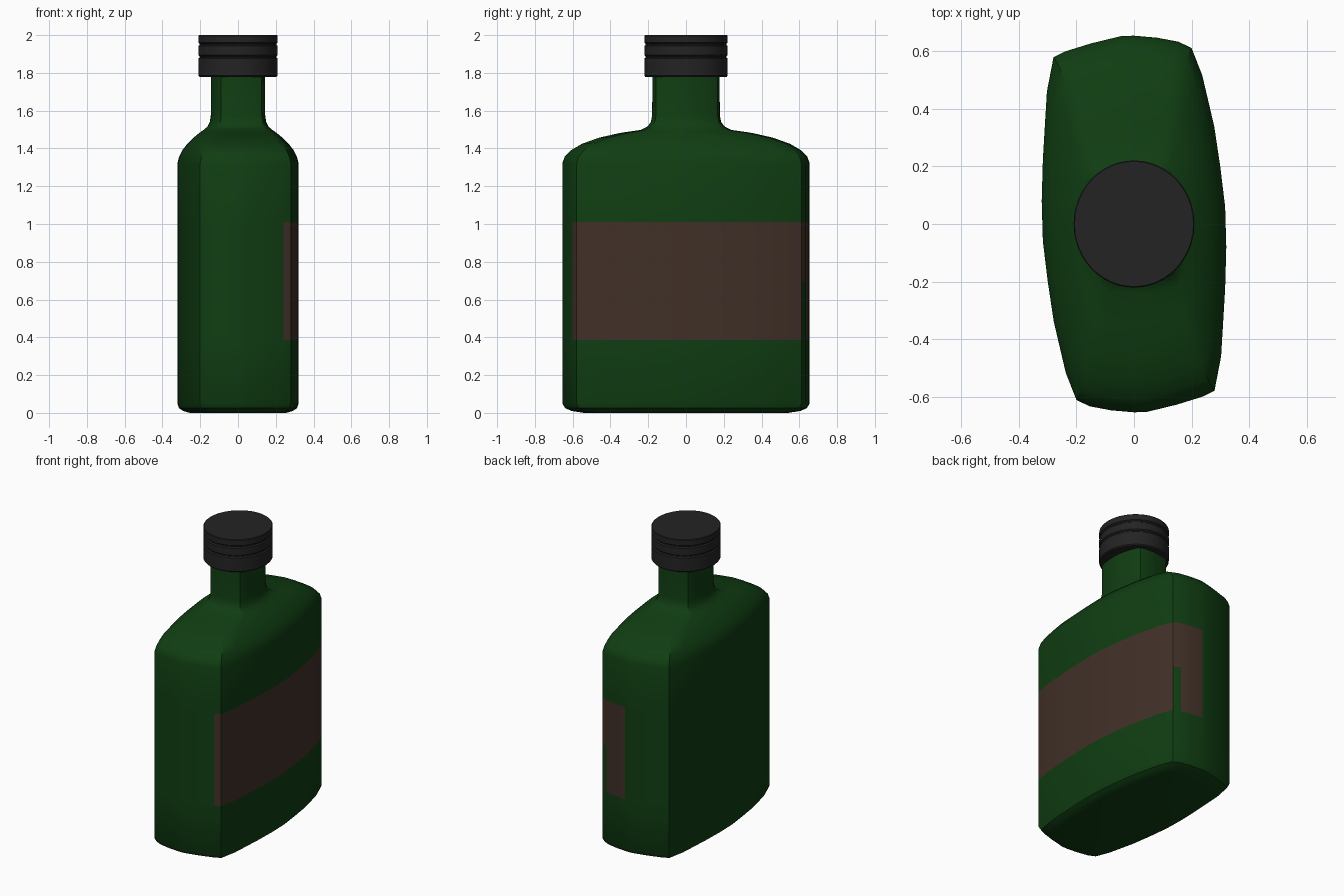
import bpy, bmesh, math

old = bpy.data.objects.get("Cube")
if old:
    bpy.data.objects.remove(old, do_unlink=True)


def material(name, rgb):
    m = bpy.data.materials.new(name)
    m.use_nodes = True
    m.diffuse_color = (*rgb, 1)
    m.node_tree.nodes["Principled BSDF"].inputs["Base Color"].default_value = (*rgb, 1)
    return m


glass = material("dark green glass", (0.005, 0.047, 0.006))
paper = material("brown label", (0.053, 0.030, 0.021))
plastic = material("black cap", (0.017, 0.017, 0.017))


def loft(name, outline, profile, materials, rule=None):
    """Stack copies of an outline, scaled by (x scale, y scale, height)."""
    bm = bmesh.new()
    rings = [[bm.verts.new((x * sx, y * sy, z)) for x, y in outline]
             for sx, sy, z in profile]
    count = len(outline)
    for low, high, level in zip(rings, rings[1:], profile):
        for i in range(count):
            j = (i + 1) % count
            face = bm.faces.new((low[i], low[j], high[j], high[i]))
            if rule:
                face.material_index = rule(i, level[2])
    bm.faces.new(rings[0])
    bm.faces.new(rings[-1])
    bmesh.ops.recalc_face_normals(bm, faces=bm.faces)
    mesh = bpy.data.meshes.new(name)
    bm.to_mesh(mesh)
    bm.free()
    for m in materials:
        mesh.materials.append(m)
    obj = bpy.data.objects.new(name, mesh)
    bpy.context.collection.objects.link(obj)
    bpy.ops.object.select_all(action="DESELECT")
    obj.select_set(True)
    bpy.context.view_layer.objects.active = obj
    bpy.ops.object.shade_smooth_by_angle(angle=math.radians(32))
    return obj


# Bottle outline: back and one side, repeated by a half turn
half = [(-.28, .58), (-.24, .60), (-.15, .628), (-.043, .654), (0, .655),
        (.08, .648), (.155, .634), (.20, .612), (.237, .519), (.279, .34),
        (.30, .20), (.317, .06), (.321, -.08), (.317, -.225), (.303, -.46)]
outline = half + [(-x, -y) for x, y in half]

# Label height range and the top of the small gap in it
LABEL_LOW, GAP_TOP, LABEL_HIGH = .385, .695, 1.01

# Base, straight walls, shoulder, flare and neck: half width, half depth, height
sections = [(.255, .54, 0), (.29, .605, .01), (.312, .64, .025), (.321, .655, .05),
            (.321, .655, LABEL_LOW), (.321, .655, GAP_TOP), (.321, .655, LABEL_HIGH),
            (.321, .655, 1.32), (.312, .643, 1.355), (.295, .61, 1.39),
            (.268, .55, 1.425), (.235, .46, 1.457), (.205, .35, 1.482),
            (.182, .24, 1.498), (.162, .205, 1.515), (.149, .186, 1.54),
            (.144, .179, 1.575), (.143, .178, 1.79)]


def label_rule(i, z):
    wrapped = 4 <= i <= 15 and LABEL_LOW <= z < LABEL_HIGH
    gap = i == 6 and z < GAP_TOP
    return int(wrapped and not gap)


loft("bottle", outline, [(w / .321, d / .655, z) for w, d, z in sections],
     [glass, paper], label_rule)

# Screw cap with two grooves
circle = [(math.cos(math.tau * k / 48), math.sin(math.tau * k / 48)) for k in range(48)]
cap_rings = [(.97, 1.778), (1, 1.785), (1, 1.876), (.965, 1.882), (.965, 1.888),
             (1, 1.894), (1, 1.942), (.965, 1.948), (.965, 1.954), (1, 1.96),
             (1, 1.996), (.985, 2)]
loft("cap", circle, [(.21 * s, .221 * s, z) for s, z in cap_rings], [plastic])
